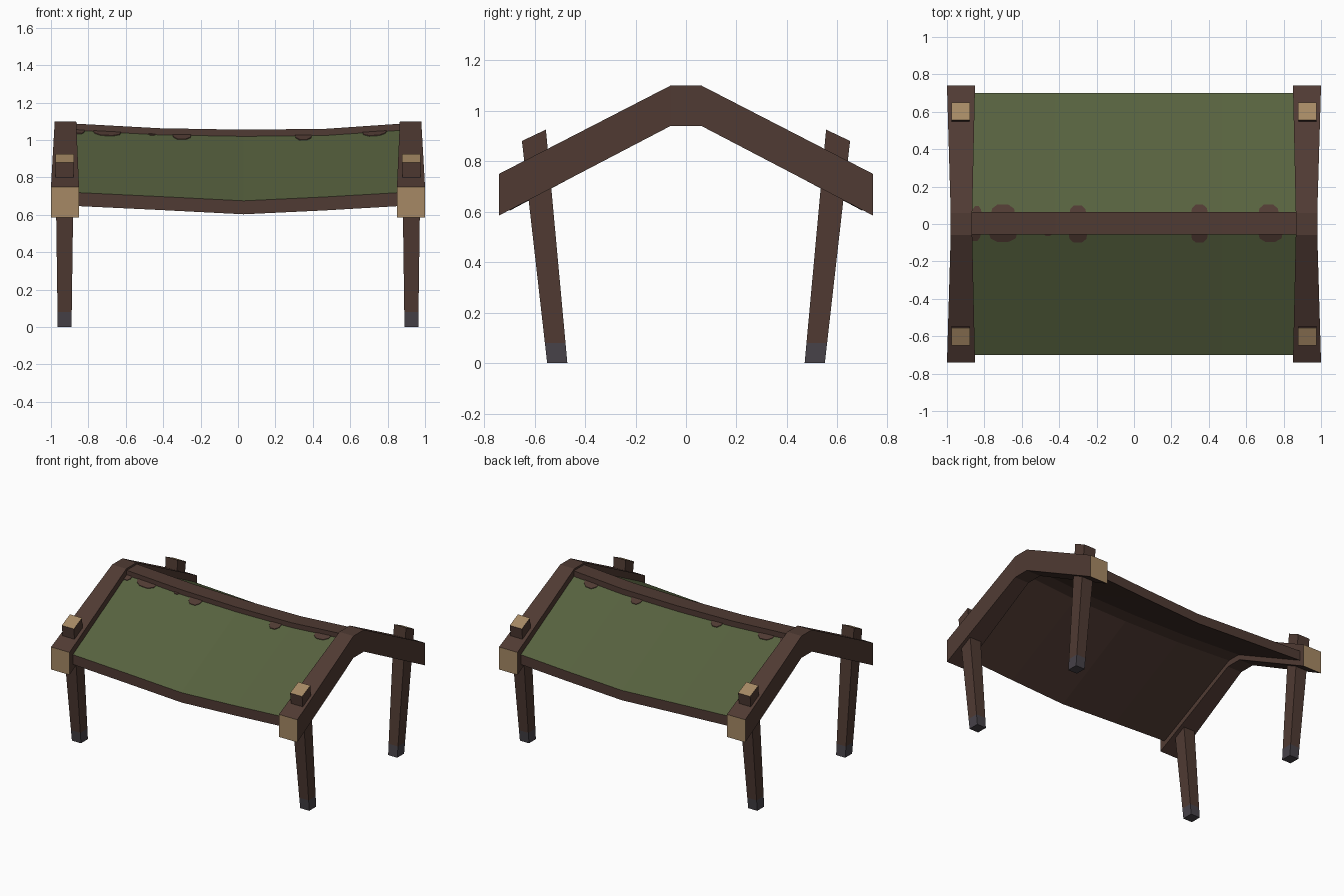
import bpy, bmesh
from mathutils import Vector

if "Cube" in bpy.data.objects:
    bpy.data.objects.remove(bpy.data.objects["Cube"])


def material(name, rgb):
    m = bpy.data.materials.new(name)
    m.diffuse_color = (*rgb, 1)
    m.use_nodes = True
    m.node_tree.nodes["Principled BSDF"].inputs["Base Color"].default_value = m.diffuse_color
    return m


BROWN = material("dark brown wood", (0.080, 0.043, 0.033))
GREEN = material("moss green cloth", (0.095, 0.121, 0.049))
TAN = material("cut wood tan", (0.38, 0.25, 0.128))
GREY = material("foot grey", (0.063, 0.055, 0.066))


def loft(name, rings, mats, rule=None):
    """Skin a list of equal closed rings, cap both ends, colour faces by rule."""
    bm = bmesh.new()
    vs = [[bm.verts.new(p) for p in r] for r in rings]
    n = len(vs[0])
    for a, b in zip(vs, vs[1:]):
        for i in range(n):
            j = (i + 1) % n
            bm.faces.new((a[i], a[j], b[j], b[i]))
    bm.faces.new(vs[0])
    bm.faces.new(vs[-1])
    bmesh.ops.recalc_face_normals(bm, faces=bm.faces)
    bm.normal_update()
    if rule:
        for f in bm.faces:
            f.material_index = rule(f.normal, f.calc_center_median())
    me = bpy.data.meshes.new(name)
    bm.to_mesh(me)
    bm.free()
    for m in mats:
        me.materials.append(m)
    ob = bpy.data.objects.new(name, me)
    bpy.context.collection.objects.link(ob)
    return ob


# bent gable beams: cross-sections from eave to eave (y, top z, bottom z, inner x, outer x)
SECTIONS = [(-0.74, 0.75, 0.585, 0.85, 1.0), (-0.06, 1.10, 0.94, 0.865, 0.98),
            (0.06, 1.10, 0.94, 0.865, 0.98), (0.74, 0.75, 0.585, 0.85, 1.0)]
for side, s in (("left", -1), ("right", 1)):
    rings = [[(s * xi, y, b), (s * xo, y, b), (s * xo, y, t), (s * xi, y, t)]
             for y, t, b, xi, xo in SECTIONS]
    loft(side + "_gable_beam", rings, [BROWN, TAN],
         lambda n, c: 1 if abs(n.y) > 0.95 else 0)

    # leaning legs with grey feet and pale cut tops
    for end, e in (("front", -1), ("back", 1)):
        def leg_ring(h, w, z_out, z_in):
            yo = 0.55 + 0.10 * z_out / 0.88
            yi = 0.47 + 0.085 * z_in / 0.925
            x = 0.927
            return [(s * (x - w), e * yo, z_out), (s * (x + w), e * yo, z_out),
                    (s * (x + w), e * yi, z_in), (s * (x - w), e * yi, z_in)]
        rings = [leg_ring(0, 0.037, 0, 0), leg_ring(0, 0.038, 0.08, 0.08),
                 leg_ring(0, 0.049, 0.88, 0.925)]
        loft(f"{end}_{side}_leg", rings, [BROWN, GREY, TAN],
             lambda n, c: 1 if c.z < 0.07 else (2 if n.z > 0.5 else 0))

# sagging roof sheet, green on top and brown below
XS = [-0.88, -0.42, 0.03, 0.47, 0.88]
RIDGE_SAG = [0, -0.025, -0.033, -0.028, 0]
EAVE_SAG = [0, -0.022, -0.045, -0.024, 0]


def roof_z(x, y):
    i = max(k for k in range(4) if XS[k] <= x)
    t = (x - XS[i]) / (XS[i + 1] - XS[i])
    r = 1.055 + RIDGE_SAG[i] * (1 - t) + RIDGE_SAG[i + 1] * t
    e = 0.72 + EAVE_SAG[i] * (1 - t) + EAVE_SAG[i + 1] * t
    u = max(0, (abs(y) - 0.05) / 0.65)
    return r + (e - r) * u


YS = (-0.70, -0.05, 0.05, 0.70)
rings = [[(x, y, roof_z(x, y)) for y in YS] +
         [(x, y, roof_z(x, y) - 0.072) for y in reversed(YS)] for x in XS]
loft("roof_sheet", rings, [BROWN, GREEN], lambda n, c: 1 if n.z > 0.5 else 0)

# ridge pole following the sag
rings = []
for x in XS:
    z = roof_z(x, 0)
    rings.append([(x, -0.055, z - 0.02), (x, 0.065, z - 0.02),
                  (x, 0.065, z + 0.033), (x, -0.055, z + 0.033)])
loft("ridge_pole", rings, [BROWN])

# worn brown patches beside the ridge: side, centre x, width, reach in y
PATCHES = [(1, -0.84, 0.05, 0.095), (1, -0.70, 0.13, 0.105), (1, -0.30, 0.09, 0.10),
           (1, 0.35, 0.09, 0.105), (1, 0.72, 0.11, 0.105), (-1, -0.85, 0.06, 0.09),
           (-1, -0.70, 0.15, 0.095), (-1, -0.46, 0.04, 0.065), (-1, -0.30, 0.10, 0.10),
           (-1, 0.35, 0.09, 0.10), (-1, 0.73, 0.13, 0.095)]
for k, (e, cx, w, reach) in enumerate(PATCHES):
    outline = [(-0.5, 0.05), (-0.45, 0.6 * reach + 0.02), (-0.22, reach),
               (0.2, reach), (0.45, 0.6 * reach + 0.02), (0.5, 0.05)]
    rings = [[(cx + u * w, e * y, roof_z(cx + u * w, y) + dz) for u, y in outline]
             for dz in (-0.003, 0.004)]
    loft(f"worn_patch_{k + 1}", rings, [BROWN])
